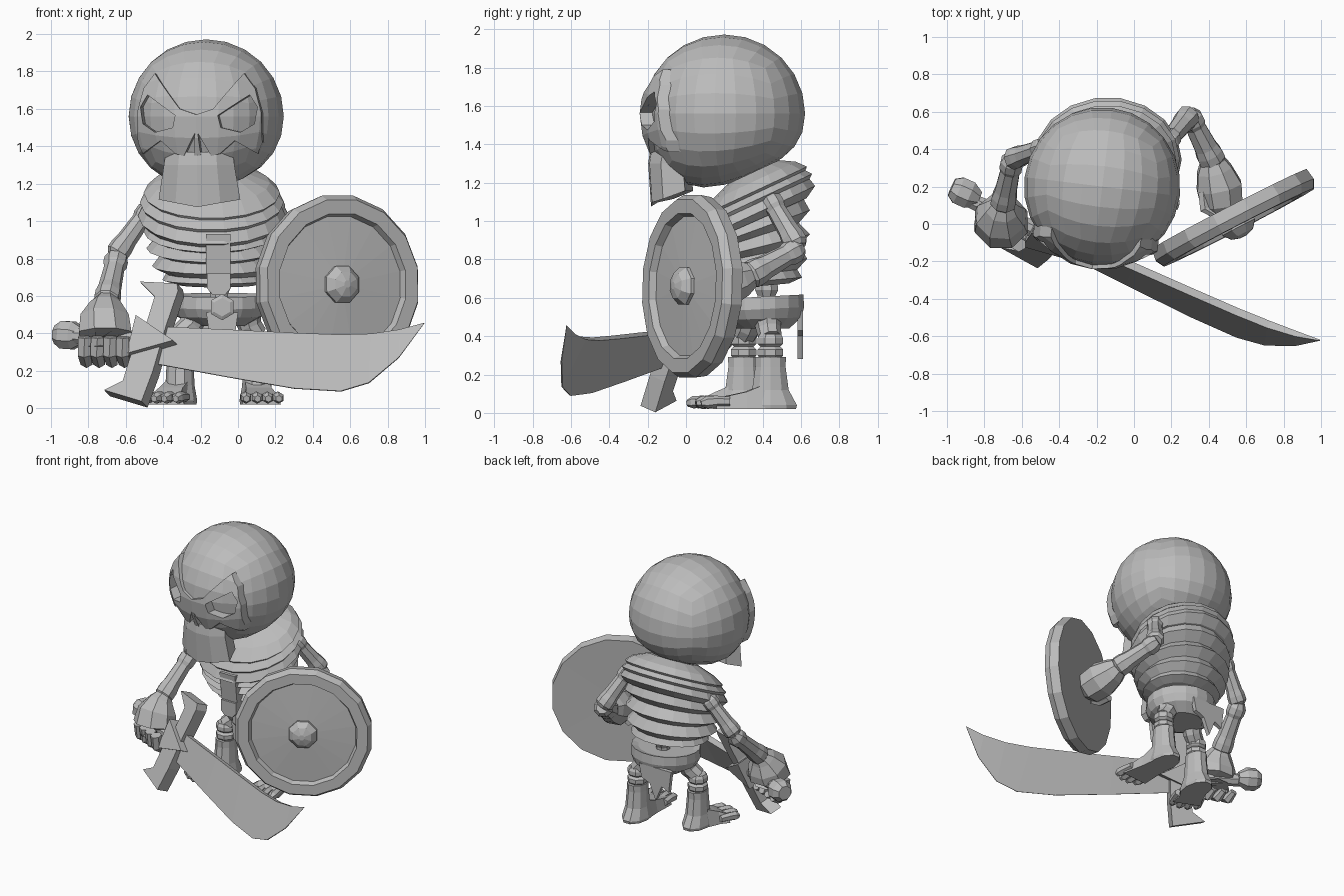
import bpy, bmesh, math
from mathutils import Vector, Matrix

if "Cube" in bpy.data.objects:
    bpy.data.objects.remove(bpy.data.objects["Cube"])

bone = bpy.data.materials.new("plain_grey")
bone.diffuse_color = (0.5, 0.5, 0.5, 1)
bone.use_nodes = True
bone.node_tree.nodes["Principled BSDF"].inputs["Base Color"].default_value = bone.diffuse_color


def finish(name, bm):
    bmesh.ops.recalc_face_normals(bm, faces=bm.faces)
    me = bpy.data.meshes.new(name)
    bm.to_mesh(me)
    bm.free()
    me.materials.append(bone)
    ob = bpy.data.objects.new(name, me)
    bpy.context.collection.objects.link(ob)
    return ob


def loft(name, rings):
    """Skin a list of equal-length point rings and cap both ends."""
    bm = bmesh.new()
    vs = [[bm.verts.new(p) for p in r] for r in rings]
    n = len(vs[0])
    for a, b in zip(vs, vs[1:]):
        for i in range(n):
            j = (i + 1) % n
            bm.faces.new((a[i], a[j], b[j], b[i]))
    bm.faces.new(vs[0])
    bm.faces.new(vs[-1])
    return finish(name, bm)


def circle(c, axis, r, sides):
    q = Vector(axis).to_track_quat('Z', 'Y')
    ts = [2 * math.pi * (i + .5) / sides for i in range(sides)]
    return [Vector(c) + q @ Vector((r * math.cos(t), r * math.sin(t), 0)) for t in ts]


def lathe(name, origin, axis, profile, sides):
    o, a = Vector(origin), Vector(axis).normalized()
    return loft(name, [circle(o + a * h, a, r, sides) for r, h in profile])


def limb(name, pts, radii, sides=8):
    p = [Vector(v) for v in pts]
    rings = []
    for i, r in enumerate(radii):
        t = p[min(i + 1, len(p) - 1)] - p[max(i - 1, 0)]
        rings.append(circle(p[i], t, r, sides))
    return loft(name, rings)


def bone_limb(name, a, b, r0, r1):
    """Bone shaft with slightly swollen ends."""
    a, b = Vector(a), Vector(b)
    ts = (-.1, .02, .16, .24, .7, .85, 1, 1.08)
    rs = (.65, 1, 1, .85, .95, 1.08, 1.08, .75)
    limb(name, [a.lerp(b, t) for t in ts],
         [k * (r0 + (r1 - r0) * max(0, t)) for t, k in zip(ts, rs)])


def ovals(name, data, sides=18):
    """Stack of ovals: cx, cy, cz, rx, ry, backward rise in degrees."""
    rings = []
    for cx, cy, cz, rx, ry, tilt in data:
        t = math.radians(tilt)
        rings.append([(cx + rx * math.cos(a), cy + ry * math.sin(a) * math.cos(t),
                       cz + ry * math.sin(a) * math.sin(t))
                      for a in (2 * math.pi * i / sides for i in range(sides))])
    return loft(name, rings)


def prism(name, pts, y0, y1):
    return loft(name, [[(x, y, z) for x, z in pts] for y in (y0, y1)])


def ball(name, c, radii, cuts, lift_base=True):
    """Quad ball; the underside rises towards the back if lift_base is set."""
    bm = bmesh.new()
    bmesh.ops.create_cube(bm, size=2)
    bmesh.ops.subdivide_edges(bm, edges=bm.edges[:], cuts=cuts, use_grid_fill=True)
    for v in bm.verts:
        p = Vector([math.tan(k * math.pi / 4) for k in v.co]).normalized()
        d = Vector([a * b for a, b in zip(p, radii)])
        if lift_base and d.z < 0:
            f = min(1.04, .9 - .6 * d.y)
            d.z *= 1 - (1 - f) * abs(p.z)
        v.co = Vector(c) + d
    return finish(name, bm)


def boolean(ob, cutter, op):
    m = ob.modifiers.new("cut", 'BOOLEAN')
    m.object, m.operation, m.solver = cutter, op, 'EXACT'
    bpy.context.view_layer.objects.active = ob
    bpy.ops.object.modifier_apply(modifier=m.name)


# ---- head, built facing straight ahead, then turned slightly ----
HC = Vector((-.17, .2, 1.56))
skull = ball("skull", HC, (.418, .424, .412), 5)
lining = ball("socket_lining", HC, (.378, .385, .375), 5)
mask = ball("face_mask", HC, (.465, .445, .45), 5, False)
half = [(0, 1.57), (.09, 1.60), (.24, 1.79), (.30, 1.71), (.335, 1.58), (.335, 1.42),
        (.31, 1.36), (.2, 1.43), (.12, 1.36), (0, 1.33)]
outline = half + [(-x, z) for x, z in half[-2:0:-1]]
shape = prism("mask_outline", [(HC.x + x, z) for x, z in outline], -1, .02)
boolean(mask, shape, 'INTERSECT')
cutters = [shape]
eye = [(.115, 1.565), (.275, 1.675), (.315, 1.61), (.30, 1.52), (.23, 1.475), (.13, 1.50)]
nose = [(.008, 1.47), (.078, 1.34), (.02, 1.34)]
for s in (-1, 1):
    for nm, pts in (("eye_hole", eye), ("nose_hole", nose)):
        c = prism(nm, [(HC.x + s * x, z) for x, z in pts], -1, .06)
        boolean(mask, c, 'DIFFERENCE')
        boolean(skull, c, 'DIFFERENCE')
        cutters.append(c)
for c in cutters:
    bpy.data.objects.remove(c)
# jaw
rings = []
for w, z, f, lift in ((.18, 1.37, -.19, 0), (.19, 1.3, -.2, 0), (.22, 1.075, -.185, .04)):
    rings.append([(HC.x + w * k, f + d, z + lift * abs(k) + (.05 if d > .15 and lift else 0))
                  for k, d in ((-.8, .2), (-1, .09), (-.55, .02), (0, 0), (.55, .02), (1, .09), (.8, .2))])
jaw = loft("jaw", rings)
turn = Matrix.Translation(HC) @ Matrix.Rotation(math.radians(-7), 4, 'Z') @ Matrix.Translation(-HC)
for ob in (skull, lining, mask, jaw):
    ob.data.transform(turn)

# ---- torso: collar and stacked ribs ----
ovals("collar", [(-.14, .35, 1.255, .19, .15, 25), (-.14, .35, 1.205, .31, .25, 25),
                 (-.14, .345, 1.15, .365, .32, 25), (-.14, .345, 1.135, .35, .31, 25),
                 (-.14, .345, 1.10, .385, .35, 25), (-.14, .345, 1.08, .37, .335, 25),
                 (-.14, .345, 1.03, .395, .367, 25), (-.14, .34, .99, .36, .32, 24)])
ovals("ribcage", [(-.14, .34, 1.03, .33, .30, 24), (-.14, .34, .99, .345, .305, 23),
                  (-.14, .34, .945, .365, .33, 20), (-.14, .34, .91, .30, .265, 18),
                  (-.14, .345, .855, .35, .315, 14), (-.135, .35, .82, .28, .245, 12),
                  (-.13, .355, .76, .33, .285, 9), (-.12, .36, .72, .265, .225, 7),
                  (-.12, .365, .685, .285, .245, 5), (-.11, .37, .66, .21, .17, 5)])
loft("breastbone", [[(x, y, z) for x, y in ((-.17, f), (-.04, f), (-.04, f + .1), (-.17, f + .1))]
                    for z, f in ((.93, .02), (.72, .045))])
prism("breastbone_tip", [(-.165, .72), (-.04, .72), (-.04, .64), (-.07, .605), (-.135, .605), (-.165, .64)],
      .03, .13)
limb("spine", [(-.1, .42, z) for z in (.55, .61, .64, .7)], [.05, .05, .065, .06])

# ---- hips and cloth ----
ovals("belt", [(-.1, .385, .59, .2, .18, 3), (-.1, .385, .605, .245, .23, 3), (-.1, .385, .54, .25, .235, 3),
               (-.1, .39, .49, .225, .215, 2), (-.1, .4, .44, .14, .14, 0)])
lathe("buckle", (-.085, .17, .54), (0, -1, 0), [(.07, 0), (.07, .03), (.05, .04)], 6)
prism("front_cloth", [(-.17, .51), (0, .51), (-.02, .36), (-.06, .4), (-.09, .35), (-.15, .37)], .16, .19)
prism("rear_cloth", [(-.30, .53), (-.03, .53), (-.05, .43), (-.12, .40), (-.17, .28), (-.22, .40), (-.28, .37)],
      .58, .61)

# ---- legs and feet ----
for side, x, y, hx, hy, turn_deg, length in (("left", -.31, .3, -.22, .35, -22, .31),
                                            ("right", .1, .44, .04, .42, 5, .40)):
    limb(side + "_thigh", [(hx, hy, .53), (hx + .4 * (x - hx), hy + .5 * (y - hy), .44), (x, y, .39)],
         [.08, .065, .06])
    limb(side + "_knee", [(x, y, z) for z in (.41, .39, .36, .345, .33, .3, .285)],
         [.06, .072, .072, .055, .072, .072, .06])
    ovals(side + "_shin", [(x, y, .29, .07, .085, 0), (x, y, .24, .072, .083, 0),
                           (x, y, .12, .078, .10, 0), (x, y, .04, .092, .145, 0), (x, y, .02, .088, .14, 0)], 10)
    a = math.radians(turn_deg)

    def place(u, f, z):
        """Sideways u, forward f, height z in the frame of this foot."""
        return (x + u * math.cos(a) + f * math.sin(a), y + u * math.sin(a) - f * math.cos(a), z)

    loft(side + "_foot", [[place(-w, f, .02), place(w, f, .02), place(w * .8, f, h), place(-w * .8, f, h)]
                          for f, w, h in ((-.02, .08, .17), (.13, .085, .11), (length - .11, .105, .075))])
    for i in range(4):
        u, f = (i - 1.5) * .058, length - .02 * abs(i - 1.5)
        limb(side + "_toe", [place(u, f - .15, .06), place(u, f - .08, .06), place(u, f - .03, .055),
                             place(u, f, .05)], [.025, .03, .032, .018], 6)

# ---- arms ----
bone_limb("left_upper_arm", (-.48, .41, 1.06), (-.645, .35, .83), .058, .058)
bone_limb("left_forearm", (-.65, .34, .8), (-.70, .11, .58), .065, .066)
bone_limb("right_upper_arm", (.18, .44, 1.11), (.29, .575, .88), .06, .06)
bone_limb("right_forearm", (.3, .575, .85), (.42, .34, .72), .066, .07)
limb("left_hand", [(-.70, .11, .58), (-.705, .08, .55), (-.71, .04, .48), (-.71, .01, .40), (-.71, .01, .33)],
     [.06, .09, .14, .152, .11])
for i in range(4):
    fx = -.82 + i * .068
    fy = .03 - .03 * i
    limb("left_finger", [(fx, fy - .05, .38), (fx, fy - .035, .29), (fx + .01, fy + .02, .25), (fx + .01, fy + .08, .28)],
         [.04, .04, .036, .025], 6)
limb("right_hand", [(.42, .34, .72), (.43, .29, .7), (.455, .2, .67), (.47, .1, .65), (.475, .05, .65)],
     [.07, .10, .13, .12, .08])
for i in range(4):
    limb("right_finger", [(.37, .17, .57 + i * .05), (.38, .08, .57 + i * .05), (.43, .05, .57 + i * .05)],
         [.03, .032, .02], 6)

# ---- shield ----
SC, SN = (.535, .03, .66), (.46, -.89, .03)
lathe("shield", SC, SN, [(.05, -.05), (.475, -.055), (.485, .01), (.46, .055), (.385, .055), (.37, .02),
                         (.05, .04)], 16)
lathe("shield_boss", SC, SN, [(.105, .02), (.105, .055), (.07, .095), (.02, .11)], 8)

# ---- sword, laid out on one slanted plane ----
NORMAL = Vector((-.387, -.928, .408)).normalized()


def on_sword(x, z, off=0):
    return Vector((x, -.055 - .417 * (x + .48) + .46 * (z - .35), z)) + NORMAL * off


def sword_plate(name, pts, t):
    return loft(name, [[on_sword(x, z, o) for x, z in pts] for o in (-t, t)])


stations = [(-.44, .43, -.46, .24), (0, .41, -.05, .165), (.3, .395, .3, .105), (.55, .385, .55, .09),
            (.72, .39, .7, .135), (.87, .415, .86, .27), (.995, .455, .99, .445)]
widths = [.022] * 5 + [.016, .003]
loft("blade", [[on_sword(a, b, t), on_sword(c, d, t * .2), on_sword(c, d, -t * .2), on_sword(a, b, -t)]
               for (a, b, c, d), t in zip(stations, widths)])
sword_plate("guard", [(-.51, .66), (-.31, .65), (-.305, .61), (-.37, .42), (-.44, .18), (-.5, .02),
                      (-.70, .08), (-.6, .13), (-.56, .26), (-.47, .45), (-.43, .58)], .045)
sword_plate("guard_point", [(-.52, .47), (-.32, .335), (-.57, .265)], .075)
limb("grip", [on_sword(-.9, .39), on_sword(-.7, .37), on_sword(-.47, .355)], [.042, .05, .045])
p0, p1 = on_sword(-.975, .395), on_sword(-.83, .385)
off = Vector((0, .025, 0))
limb("pommel", [p0.lerp(p1, t) + off for t in (0, .25, .65, 1)], [.052, .08, .08, .045])
